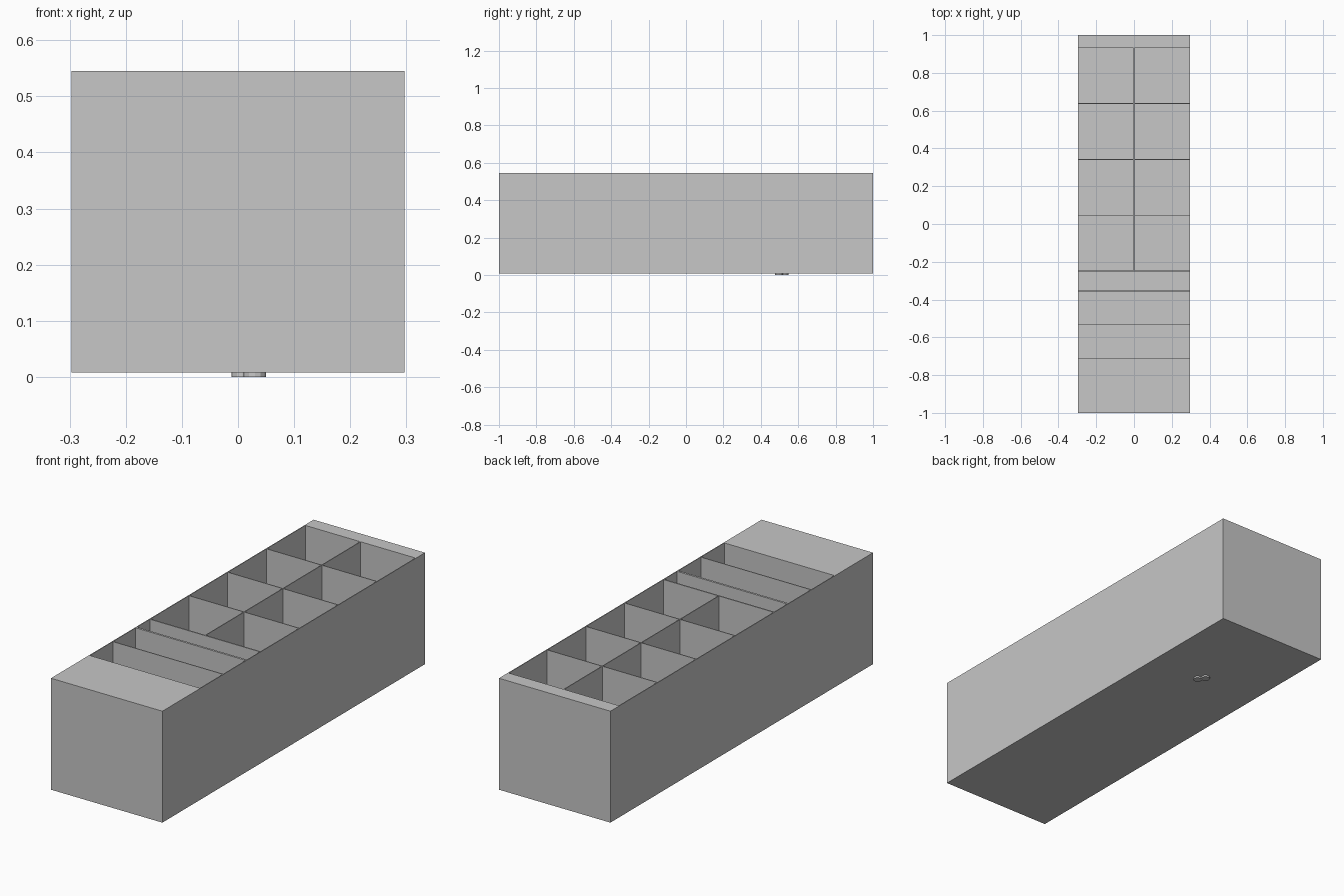
import bpy
import bmesh
from math import hypot, atan2
from mathutils import Matrix, Vector

cube = bpy.data.objects.get("Cube")
if cube:
    bpy.data.objects.remove(cube, do_unlink=True)

grey = bpy.data.materials.new("plain_grey")
grey.use_nodes = True
grey.diffuse_color = (0.57, 0.57, 0.57, 1)
grey.node_tree.nodes["Principled BSDF"].inputs["Base Color"].default_value = grey.diffuse_color


def add_box(bm, low, high):
    low, high = Vector(low), Vector(high)
    size = Matrix.Diagonal((high - low).to_4d())
    size[3][3] = 1
    bmesh.ops.create_cube(bm, size=1, matrix=Matrix.Translation((low + high) / 2) @ size)


def finish(bm, name):
    mesh = bpy.data.meshes.new(name)
    bm.to_mesh(mesh)
    bm.free()
    mesh.materials.append(grey)
    obj = bpy.data.objects.new(name, mesh)
    bpy.context.collection.objects.link(obj)
    return obj


HALF_W, BASE, TOP = 0.297, 0.008, 0.545
WALL = 0.004
FLOOR = BASE + 0.01
inner = HALF_W - WALL

# Solid outer block
bm = bmesh.new()
add_box(bm, (-HALF_W, -1, BASE), (HALF_W, 1, TOP))
tray = finish(bm, "divided_tray")

# Compartments: three full-width slots, then four rows of paired cells
bm = bmesh.new()
for y0, y1 in ((-0.71, -0.535), (-0.531, -0.361), (-0.351, -0.253)):
    add_box(bm, (-inner, y0, FLOOR), (inner, y1, TOP + 0.1))
first, pitch = -0.247, 0.2955
for row in range(4):
    y0 = first + row * pitch
    y1 = y0 + pitch - WALL
    for x0, x1 in ((-inner, -WALL / 2), (WALL / 2, inner)):
        add_box(bm, (x0, y0, FLOOR), (x1, y1, TOP + 0.1))
cutter = finish(bm, "compartment_cutter")
cutter.hide_render = True

cut = tray.modifiers.new("compartments", "BOOLEAN")
cut.operation = "DIFFERENCE"
cut.solver = "EXACT"
cut.object = cutter
bpy.context.view_layer.objects.active = tray
tray.select_set(True)
bpy.ops.object.modifier_apply(modifier=cut.name)
bpy.data.objects.remove(cutter, do_unlink=True)

# Small link-shaped stud under the floor: two round ends and a bar
ends = (Vector((0.03, 0.497, 0)), Vector((0.008, 0.528, 0)))
bm = bmesh.new()
for end in ends:
    bmesh.ops.create_cone(bm, cap_ends=True, segments=12, radius1=0.02, radius2=0.02,
                          depth=BASE, matrix=Matrix.Translation(end + Vector((0, 0, BASE / 2))))
span = ends[1] - ends[0]
turn = Matrix.Rotation(atan2(span.y, span.x), 4, "Z")
bar = bmesh.ops.create_cube(bm, size=1, matrix=Matrix.Diagonal(
    (hypot(span.x, span.y), 0.018, BASE * 0.9, 1)))["verts"]
place = Matrix.Translation((ends[0] + ends[1]) / 2 + Vector((0, 0, BASE * 0.55))) @ turn
bmesh.ops.transform(bm, matrix=place, verts=bar)
finish(bm, "underside_stud")
